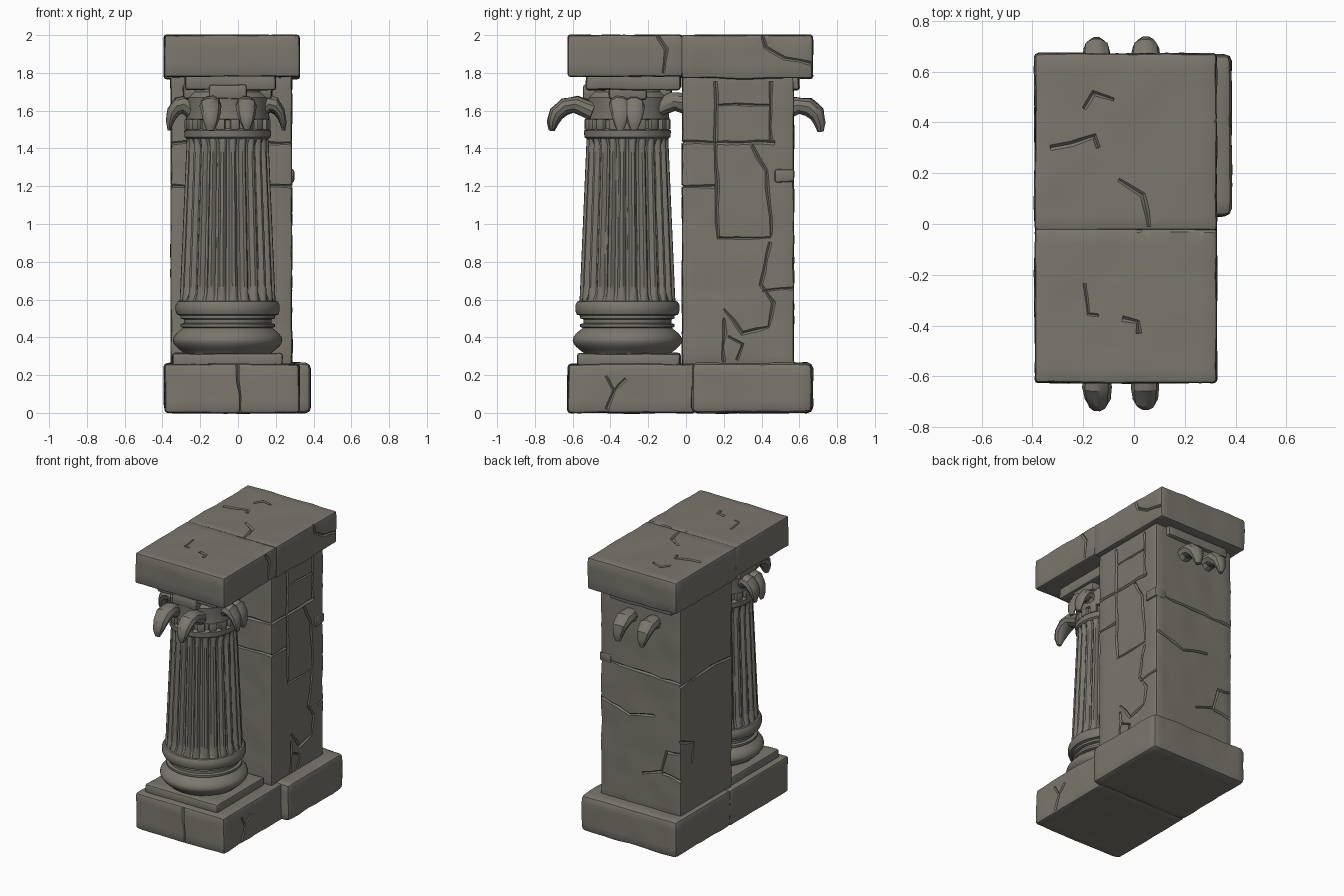
import bpy, bmesh, math, random
from mathutils import Vector, noise

random.seed(4)
if "Cube" in bpy.data.objects:
    bpy.data.objects.remove(bpy.data.objects["Cube"])

stone = bpy.data.materials.new("weathered_stone")
stone.use_nodes = True
STONE_COLOUR = (0.2, 0.185, 0.155, 1)
stone.diffuse_color = STONE_COLOUR
stone.node_tree.nodes["Principled BSDF"].inputs["Base Color"].default_value = STONE_COLOUR

COLUMN_X, COLUMN_Y = -0.055, -0.31


def finish(bm, name):
    """Turn a bmesh into a linked object with the stone material."""
    bmesh.ops.recalc_face_normals(bm, faces=bm.faces)
    mesh = bpy.data.meshes.new(name)
    bm.to_mesh(mesh)
    bm.free()
    mesh.materials.append(stone)
    obj = bpy.data.objects.new(name, mesh)
    bpy.context.collection.objects.link(obj)
    return obj


def smooth(obj):
    bpy.ops.object.select_all(action="DESELECT")
    obj.select_set(True)
    bpy.context.view_layer.objects.active = obj
    bpy.ops.object.shade_smooth_by_angle(angle=math.radians(32))


def weather(bm, amount):
    """Push the surface in and out with soft noise."""
    bm.normal_update()
    shifts = [(v, v.normal * noise.noise(v.co * 7) * amount) for v in bm.verts]
    for vert, shift in shifts:
        vert.co += shift


def block(name, low, high, bevel=0.014, rough=0.008, cell=0.06):
    """Worn stone block between two corners."""
    bm = bmesh.new()
    bmesh.ops.create_cube(bm, size=1)
    low, high = Vector(low), Vector(high)
    for v in bm.verts:
        v.co = [low[i] + (v.co[i] + 0.5) * (high[i] - low[i]) for i in range(3)]
    bmesh.ops.bevel(bm, geom=bm.edges[:], offset=bevel, segments=2,
                    profile=0.5, affect="EDGES")
    for axis in range(3):
        count = int((high[axis] - low[axis]) / cell)
        normal = Vector([float(i == axis) for i in range(3)])
        for step in range(1, count):
            point = low.lerp(high, step / count)
            bmesh.ops.bisect_plane(bm, geom=bm.verts[:] + bm.edges[:] + bm.faces[:],
                                   plane_co=point, plane_no=normal)
    weather(bm, rough)
    return finish(bm, name)


def crack_cutter(cracks):
    """Jagged tubes lying on flat faces; each crack is (axis, level, points)."""
    curve = bpy.data.curves.new("crack_paths", "CURVE")
    curve.dimensions = "3D"
    curve.bevel_depth = 0.011
    curve.bevel_resolution = 0
    curve.use_fill_caps = True
    for axis, level, points in cracks:
        path = []
        for start, end in zip(points, points[1:]):
            a, b = Vector(start), Vector(end)
            steps = max(1, round((b - a).length / 0.08))
            for k in range(steps):
                jitter = Vector((random.uniform(-1, 1), random.uniform(-1, 1))) * 0.006
                path.append(a.lerp(b, k / steps) + jitter)
        path.append(Vector(points[-1]))
        spline = curve.splines.new("POLY")
        spline.points.add(len(path) - 1)
        for point, spot in zip(spline.points, path):
            co = list(spot)
            co.insert(axis, level)
            point.co = (*co, 1)
            point.radius = random.uniform(0.6, 1.15)
    helper = bpy.data.objects.new("crack_helper", curve)
    bpy.context.collection.objects.link(helper)
    helper.hide_render = True
    return helper


def carve(obj, cracks):
    """Cut the cracks out of a block, then drop the helpers."""
    helper = crack_cutter(cracks)
    graph = bpy.context.evaluated_depsgraph_get()
    mesh = bpy.data.meshes.new_from_object(helper.evaluated_get(graph))
    cutter = bpy.data.objects.new("crack_cutter", mesh)
    bpy.context.collection.objects.link(cutter)
    cutter.hide_render = True
    cut = obj.modifiers.new("cracks", "BOOLEAN")
    cut.operation, cut.solver, cut.use_self = "DIFFERENCE", "EXACT", True
    cut.object = cutter
    graph = bpy.context.evaluated_depsgraph_get()
    carved = bpy.data.meshes.new_from_object(obj.evaluated_get(graph))
    obj.modifiers.clear()
    obj.data = carved
    carved.materials.clear()
    carved.materials.append(stone)
    for extra in (helper, cutter):
        bpy.data.objects.remove(extra)


def lathe(name, profile, sides=64, flutes=0):
    """Turned part; profile rows are (radius, height, flute depth)."""
    bm = bmesh.new()
    rings = []
    for radius, height, depth in profile:
        ring = []
        for i in range(sides):
            angle = math.tau * i / sides
            groove = max(0, math.cos(angle * flutes) + 0.35) if flutes else 0
            wear = 1 + 0.25 * noise.noise(Vector((i, height * 5, 0)))
            r = radius - depth * min(1, groove) * wear
            ring.append(bm.verts.new((COLUMN_X + r * math.cos(angle),
                                      COLUMN_Y + r * math.sin(angle), height)))
        rings.append(ring)
    for lower, upper in zip(rings, rings[1:]):
        for i in range(sides):
            j = (i + 1) % sides
            bm.faces.new((lower[i], lower[j], upper[j], upper[i]))
    bm.faces.new(rings[0])
    bm.faces.new(rings[-1])
    return finish(bm, name)


def claw(name, root, direction, reach=1.0):
    """Drooping horn that curls outward and down from a root point."""
    # outward distance, drop, half width, half thickness
    sections = ((-0.06, -0.03, 0.045, 0.05), (0.03, 0.01, 0.055, 0.048),
                (0.09, 0, 0.06, 0.05), (0.135, -0.04, 0.052, 0.043),
                (0.152, -0.09, 0.036, 0.03), (0.155, -0.13, 0.018, 0.015))
    slopes = (20, 15, -20, -50, -75, -85)
    out = Vector(direction)
    side = out.cross(Vector((0, 0, 1)))
    bm = bmesh.new()
    rings = []
    for (dist, drop, wide, thick), slope in zip(sections, slopes):
        tilt = math.radians(slope)
        up = Vector((0, 0, math.cos(tilt))) - out * math.sin(tilt) * reach
        centre = Vector(root) + out * dist * reach + Vector((0, 0, drop))
        rings.append([bm.verts.new(centre + side * wide * math.cos(a) + up * thick * math.sin(a))
                      for a in (math.tau * k / 10 for k in range(10))])
    for one, two in zip(rings, rings[1:]):
        for k in range(10):
            n = (k + 1) % 10
            bm.faces.new((one[k], one[n], two[n], two[k]))
    bm.faces.new(rings[0])
    bm.faces.new(rings[-1])
    bmesh.ops.subdivide_edges(bm, edges=bm.edges[:], cuts=1, use_grid_fill=True, smooth=0.3)
    weather(bm, 0.012)
    return finish(bm, name)


parts = []

# Base: narrow front half and wider back half
base_front = block("base_front", (-0.39, -0.625, 0), (0.325, 0.05, 0.26), 0.018)
base_back = block("base_back", (-0.39, 0.03, 0), (0.385, 0.67, 0.265), 0.03)
carve(base_front, [(0, 0.325, [(-0.42, 0.2), (-0.38, 0.12), (-0.42, 0.02)]),
                   (0, 0.325, [(-0.38, 0.12), (-0.32, 0.18)]),
                   (1, -0.625, [(0, 0.26), (0.01, 0)])])
# Square plinth under the column
plinth = block("column_plinth", (-0.345, -0.575, 0.24), (0.235, -0.03, 0.315))
parts += [base_front, base_back, plinth]

# Pier with mortar joints and cracks
pier = block("pier", (-0.355, -0.02, 0.24), (0.285, 0.57, 1.8), 0.01)
RIGHT, LEFT, FRONT, BACK = (0, 0.285), (0, -0.355), (1, -0.02), (1, 0.57)
carve(pier, [
    (*RIGHT, [(-0.03, 1.43), (0.47, 1.43)]),
    (*RIGHT, [(-0.03, 1.2), (0.15, 1.2)]),
    (*RIGHT, [(0.16, 1.76), (0.16, 1.38), (0.17, 0.93), (0.45, 0.93)]),
    (*RIGHT, [(0.45, 1.76), (0.45, 1.44)]),
    (*RIGHT, [(0.35, 1.42), (0.43, 1.28), (0.45, 0.94)]),
    (*RIGHT, [(0.17, 1.63), (0.44, 1.63)]),
    (*RIGHT, [(0.45, 0.9), (0.39, 0.68), (0.46, 0.58), (0.44, 0.45), (0.3, 0.42), (0.2, 0.55)]),
    (*RIGHT, [(0.4, 0.65), (0.57, 0.66)]),
    (*RIGHT, [(0.2, 0.5), (0.2, 0.27)]),
    (*RIGHT, [(0.22, 0.4), (0.3, 0.36), (0.27, 0.28)]),
    (*FRONT, [(-0.36, 1.2), (0.29, 1.2)]),
    (*FRONT, [(-0.36, 1.43), (0.29, 1.43)]),
    (*BACK, [(-0.36, 1.22), (0.29, 1.24)]),
    (*BACK, [(-0.36, 0.72), (-0.24, 0.7), (-0.2, 0.55), (-0.05, 0.5)]),
    (*BACK, [(-0.35, 0.52), (-0.21, 0.54)]),
    (*BACK, [(0.28, 0.96), (0.05, 0.9), (-0.15, 0.94)]),
    (*LEFT, [(-0.02, 1.2), (0.25, 1.22), (0.57, 1.2)]),
    (*LEFT, [(0.57, 0.8), (0.42, 0.75), (0.44, 0.6)]),
])
parts.append(pier)
parts.append(block("pier_loose_stone", (0.2, 0.47, 1.22), (0.297, 0.575, 1.29)))
parts.append(block("pier_back_moulding", (-0.3, 0.5, 1.71), (0.2, 0.6, 1.79)))

# Top slabs meeting above the pier front
for name, near, far, underside in (("top_slab_front", -0.625, -0.018, 1.78),
                                   ("top_slab_back", -0.024, 0.67, 1.77)):
    slab = block(name, (-0.39, near, underside), (0.325, far, 2), 0.013)
    if near < -0.5:
        cracks = [(2, 2, [(-0.2, -0.23), (-0.18, -0.36), (-0.14, -0.36)]),
                  (2, 2, [(-0.04, -0.37), (0.02, -0.38), (0.02, -0.43)]),
                  (2, 2, [(0.01, -0.025), (0.33, -0.025)]),
                  (0, 0.325, [(-0.15, 2), (-0.1, 1.92), (-0.12, 1.8)])]
    else:
        cracks = [(2, 2, [(-0.06, 0.18), (0.03, 0.12), (0.06, -0.01)]),
                  (2, 2, [(-0.33, 0.3), (-0.16, 0.34), (-0.14, 0.3)]),
                  (2, 2, [(-0.2, 0.45), (-0.16, 0.52), (-0.08, 0.49)]),
                  (0, 0.325, [(0.4, 2), (0.42, 1.94), (0.52, 1.88), (0.66, 1.85)])]
    carve(slab, cracks)
    parts.append(slab)

# Column base mouldings: big torus, neck, upper ring
torus = [(0.235 + 0.055 * math.sin(math.pi * k / 8), 0.32 + 0.13 * k / 8, 0) for k in range(9)]
neck = [(0.25, 0.455, 0), (0.25, 0.47, 0), (0.232, 0.475, 0), (0.232, 0.495, 0),
        (0.25, 0.5, 0), (0.25, 0.515, 0)]
ring = [(0.268, 0.52, 0), (0.276, 0.54, 0), (0.276, 0.57, 0), (0.265, 0.59, 0), (0.24, 0.595, 0)]
parts.append(lathe("column_base", [(0.22, 0.3, 0)] + torus + neck + ring))

# Tapered fluted shaft
shaft = []
for k in range(19):
    t = k / 18
    shaft.append((0.255 - 0.038 * t, 0.585 + 0.875 * t, 0.022 if 0 < k < 18 else 0))
parts.append(lathe("fluted_shaft", shaft, sides=192, flutes=24))

# Capital: collar, toothed band and bell
parts.append(lathe("capital", [(0.215, 1.45, 0), (0.228, 1.46, 0), (0.23, 1.495, 0),
                               (0.205, 1.505, 0), (0.205, 1.55, 0), (0.222, 1.555, 0),
                               (0.218, 1.6, 0), (0.225, 1.67, 0), (0.2, 1.7, 0), (0.2, 1.74, 0)]))
for k in range(18):
    tooth = block("capital_tooth", (0.19, -0.024, 1.5), (0.228, 0.024, 1.555), 0.005, 0, 0.1)
    tooth.rotation_euler.z = math.tau * k / 18
    tooth.location = (COLUMN_X, COLUMN_Y, 0)
    parts.append(tooth)
parts.append(block("abacus", (-0.28, -0.53, 1.71), (0.2, -0.03, 1.8)))
for name, half_x, half_y in (("bracket_long", 0.1, 0.235), ("bracket_wide", 0.235, 0.1)):
    parts.append(block(name, (COLUMN_X - half_x, COLUMN_Y - half_y, 1.66),
                       (COLUMN_X + half_x, COLUMN_Y + half_y, 1.74)))

# Drooping claws on the capital and on the back of the pier
for x in (-0.147, 0.046):
    parts.append(claw("front_claw", (x, -0.555, 1.625), (0, -1, 0)))
    parts.append(claw("inner_claw", (x, -0.1, 1.64), (0, 1, 0)))
    parts.append(claw("back_claw", (x, 0.558, 1.62), (0, 1, 0)))
for offset in (-0.04, 0.035):
    y = COLUMN_Y + offset
    parts.append(claw("left_claw", (0.145, y, 1.625), (1, 0, 0), 0.62))
    parts.append(claw("right_claw", (-0.268, y, 1.625), (-1, 0, 0), 0.62))

for part in parts:
    smooth(part)
